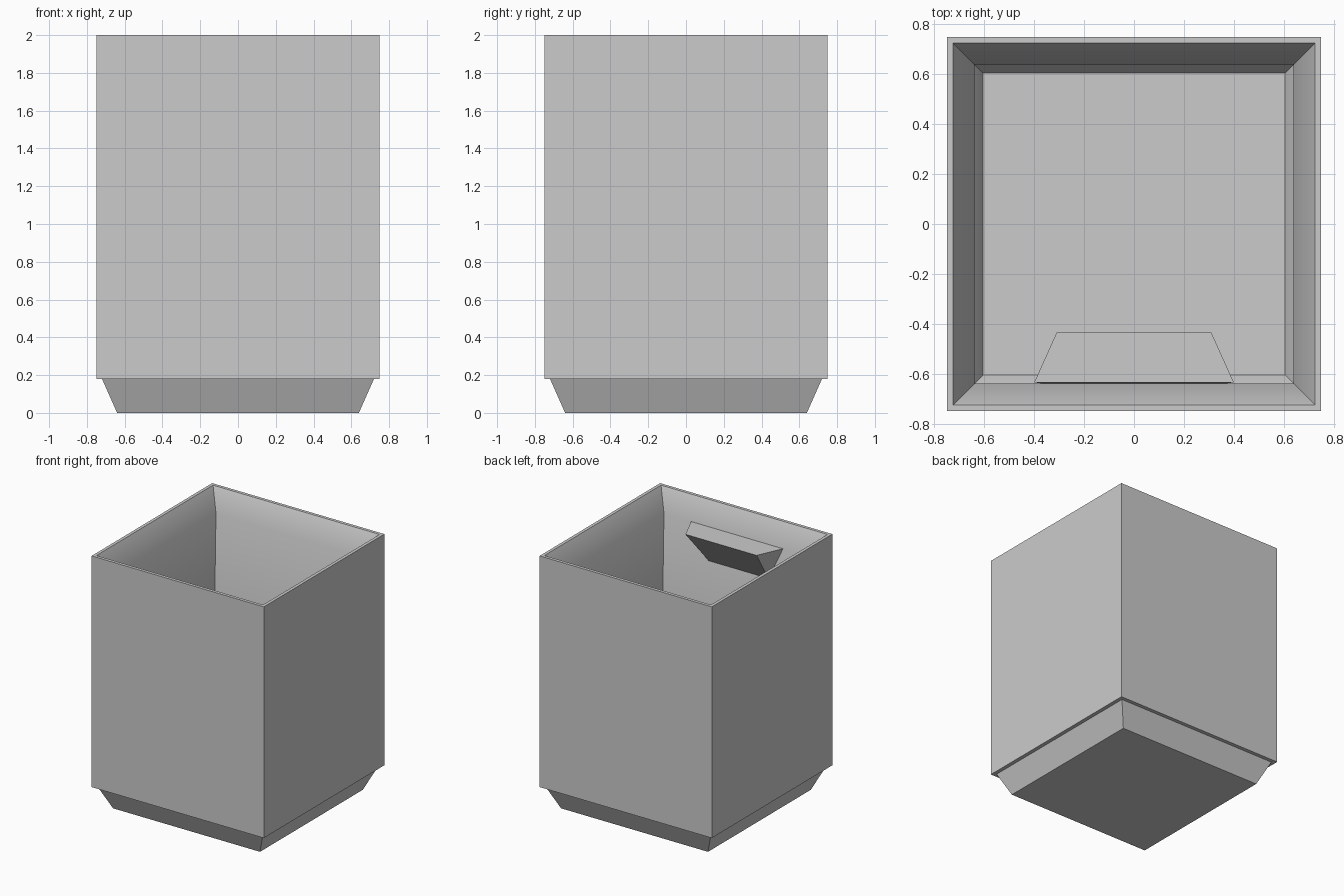
import bpy
import bmesh

cube = bpy.data.objects.get("Cube")
if cube:
    bpy.data.objects.remove(cube, do_unlink=True)

grey = bpy.data.materials.new("light grey plastic")
grey.use_nodes = True
colour = (0.6, 0.6, 0.6, 1)
grey.diffuse_color = colour
grey.node_tree.nodes["Principled BSDF"].inputs["Base Color"].default_value = colour


def finish(bm, name):
    bmesh.ops.recalc_face_normals(bm, faces=bm.faces)
    mesh = bpy.data.meshes.new(name)
    bm.to_mesh(mesh)
    bm.free()
    mesh.materials.append(grey)
    obj = bpy.data.objects.new(name, mesh)
    bpy.context.collection.objects.link(obj)
    return obj


def square_loft(name, profile):
    """Join square rings given as (half width, height) and cap both ends."""
    bm = bmesh.new()
    rings = [[bm.verts.new((x * r, y * r, z))
              for x, y in ((-1, -1), (1, -1), (1, 1), (-1, 1))]
             for r, z in profile]
    for low, high in zip(rings, rings[1:]):
        for i in range(4):
            j = (i + 1) % 4
            bm.faces.new((low[i], low[j], high[j], high[i]))
    bm.faces.new(rings[0])
    bm.faces.new(rings[-1])
    return finish(bm, name)


# Bin: tapered foot, ledge, outer wall, rim, stacking lip, inner wall, floor
bin_body = square_loft("bin_body", [
    (0.64, 0), (0.72, 0.18), (0.75, 0.18), (0.75, 2), (0.725, 2),
    (0.64, 1.835), (0.72, 0.21), (0.69, 0.18), (0.605, 0.03)])

# Label shelf: flat top with a sloping underside that runs into the front wall
bm = bmesh.new()
for side in (-1, 1):
    for x, y, z in ((0.4, -0.635, 1.835), (0.31, -0.435, 1.835), (0.26, -0.655, 1.555)):
        bm.verts.new((side * x, y, z))
bmesh.ops.convex_hull(bm, input=bm.verts)
bmesh.ops.dissolve_limit(bm, angle_limit=0.02, verts=bm.verts, edges=bm.edges)
finish(bm, "label_shelf")

# Smooth the gentle crease under the lip, keep the other edges sharp
bpy.ops.object.select_all(action='DESELECT')
bin_body.select_set(True)
bpy.context.view_layer.objects.active = bin_body
bpy.ops.object.shade_smooth_by_angle(angle=0.56)
